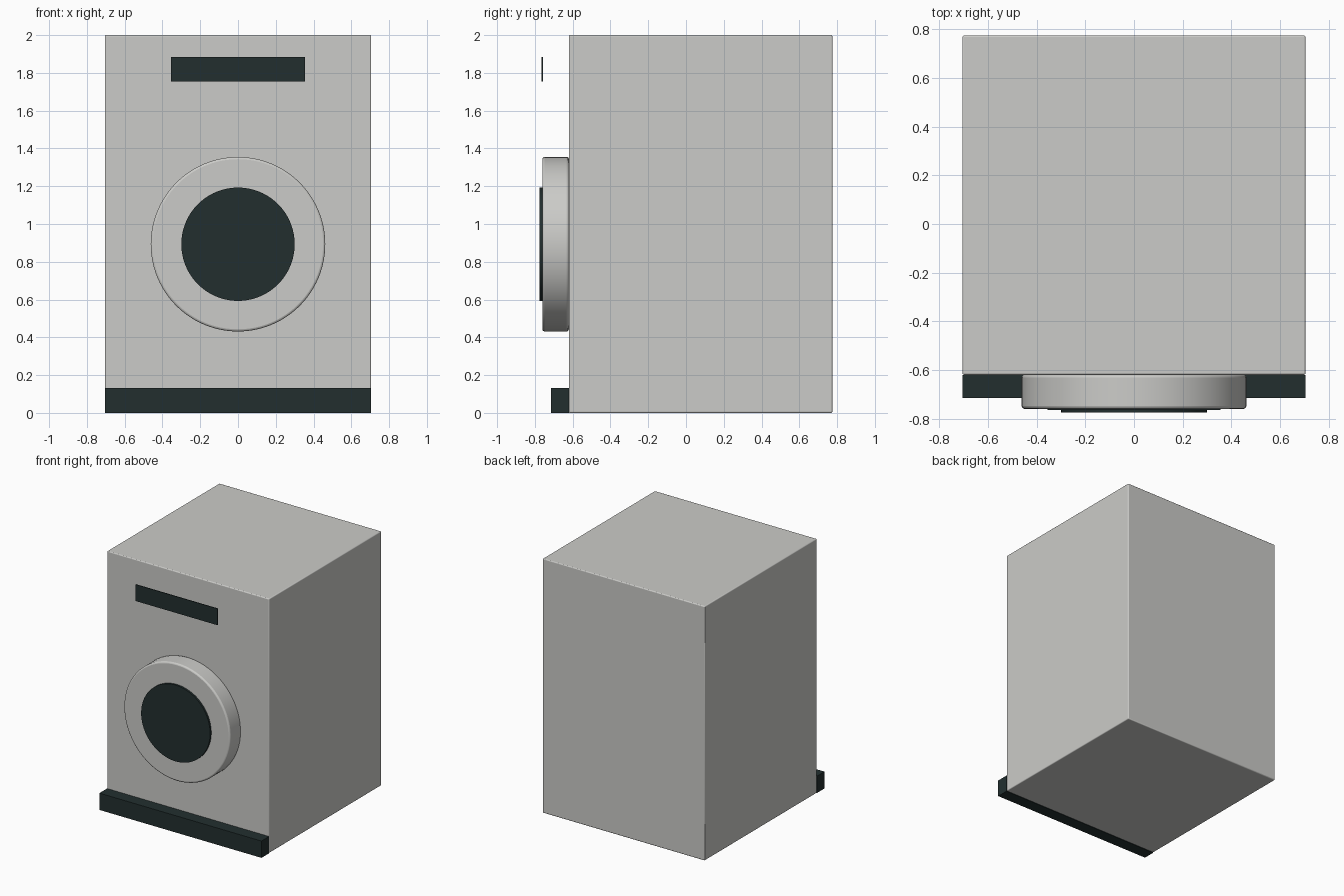
import bpy
from math import pi

if "Cube" in bpy.data.objects:
    bpy.data.objects.remove(bpy.data.objects["Cube"], do_unlink=True)


def material(name, color):
    mat = bpy.data.materials.new(name)
    mat.use_nodes = True
    mat.diffuse_color = color
    mat.node_tree.nodes["Principled BSDF"].inputs["Base Color"].default_value = color
    return mat


light_grey = material("light grey enamel", (0.6, 0.6, 0.58, 1))
dark_teal = material("dark teal", (0.016, 0.028, 0.028, 1))


def finish(obj, name, mat, bevel=0, segments=3):
    """Name, colour, round the edges and smooth a part."""
    obj.name = name
    obj.data.materials.append(mat)
    bpy.ops.object.transform_apply(location=False, rotation=True, scale=True)
    if bevel:
        mod = obj.modifiers.new("rounded edges", "BEVEL")
        mod.width = bevel
        mod.segments = segments
        mod.limit_method = "ANGLE"
    bpy.ops.object.shade_smooth_by_angle(angle=pi / 6)
    return obj


def box(name, mat, low, high, bevel=0):
    center = [(a + b) / 2 for a, b in zip(low, high)]
    bpy.ops.mesh.primitive_cube_add(size=1, location=center)
    obj = bpy.context.object
    obj.scale = [b - a for a, b in zip(low, high)]
    return finish(obj, name, mat, bevel)


def disc(name, mat, radius, front, back, bevel=0):
    """Round part of the door, facing the front."""
    bpy.ops.mesh.primitive_cylinder_add(
        vertices=96, radius=radius, depth=back - front,
        location=(0, (front + back) / 2, 0.893), rotation=(pi / 2, 0, 0))
    return finish(bpy.context.object, name, mat, bevel)


# Cabinet with finely rounded edges
box("cabinet", light_grey, (-0.705, -0.62, 0), (0.705, 0.775, 2), 0.007)

# Plinth along the bottom of the front
box("plinth", dark_teal, (-0.705, -0.715, 0), (0.705, -0.62, 0.132))

# Round door and its window
disc("door", light_grey, 0.462, -0.76, -0.62, 0.012)
disc("door_window", dark_teal, 0.3, -0.775, -0.755)

# Thin display standing clear of the cabinet front
box("display", dark_teal, (-0.355, -0.764, 1.755), (0.355, -0.758, 1.885))
